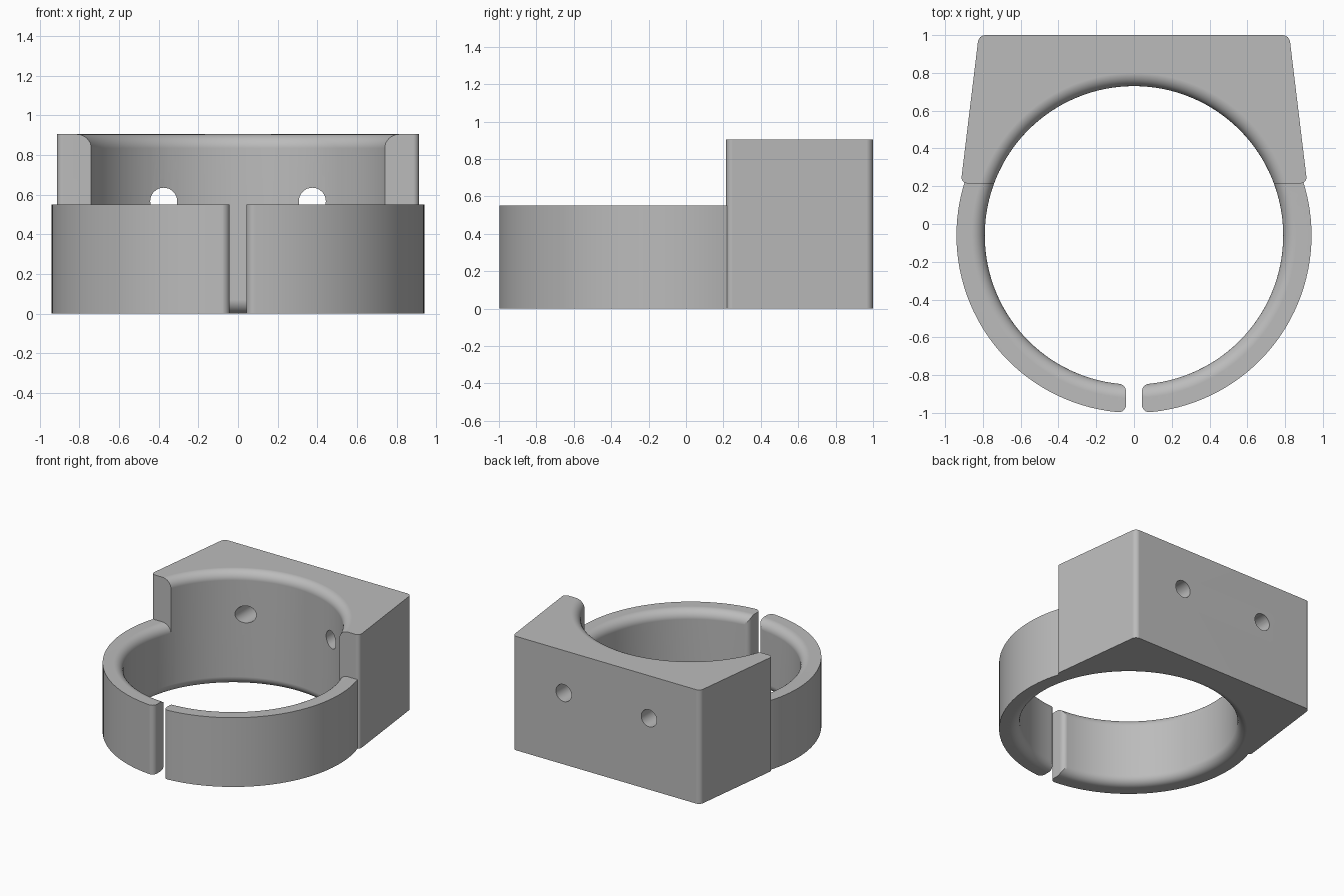
import bpy, bmesh
from math import pi, cos, sin

cube = bpy.data.objects.get("Cube")
if cube:
    bpy.data.objects.remove(cube)

CENTRE_Y = -0.06
OUTER, BORE, FILLET = 0.94, 0.79, 0.07
RING_H, BLOCK_H = 0.55, 0.905
BLOCK_FRONT = 0.215

grey = bpy.data.materials.new("plain grey")
grey.use_nodes = True
colour = (0.5, 0.5, 0.5, 1)
grey.diffuse_color = colour
grey.node_tree.nodes["Principled BSDF"].inputs["Base Color"].default_value = colour


def make_object(name, bm):
    bmesh.ops.recalc_face_normals(bm, faces=bm.faces)
    mesh = bpy.data.meshes.new(name)
    bm.to_mesh(mesh)
    bm.free()
    mesh.materials.append(grey)
    obj = bpy.data.objects.new(name, mesh)
    bpy.context.collection.objects.link(obj)
    return obj


def prism(name, outline, z0, z1, round_edges=0):
    """Extrude a plan outline, optionally rounding its upright edges."""
    bm = bmesh.new()
    face = bm.faces.new([bm.verts.new((x, y, z0)) for x, y in outline])
    up = bmesh.ops.extrude_face_region(bm, geom=[face])["geom"]
    top = [v for v in up if isinstance(v, bmesh.types.BMVert)]
    bmesh.ops.translate(bm, verts=top, vec=(0, 0, z1 - z0))
    if round_edges:
        upright = [e for e in bm.edges if abs(e.verts[0].co.z - e.verts[1].co.z) > 0.01]
        bmesh.ops.bevel(bm, geom=upright, offset=round_edges, segments=6,
                        profile=0.5, affect='EDGES')
    return make_object(name, bm)


def lathe(name, profile, steps=128):
    """Revolve a radius/height profile about the bore axis."""
    bm = bmesh.new()
    verts = [bm.verts.new((r, CENTRE_Y, z)) for r, z in profile]
    edges = [bm.edges.new(pair) for pair in zip(verts, verts[1:])]
    bmesh.ops.spin(bm, geom=verts + edges, cent=(0, CENTRE_Y, 0), axis=(0, 0, 1),
                   angle=2 * pi, steps=steps)
    bmesh.ops.remove_doubles(bm, verts=bm.verts, dist=1e-5)
    return make_object(name, bm)


def bore_cutter(height):
    """Bore that flares into a rounded lip at both ends."""
    arc = [(BORE + FILLET * (1 - sin(a)), FILLET * (1 - cos(a)))
           for a in (i * pi / 16 for i in range(9))]
    mid, top = BORE + FILLET, height + 0.05
    return lathe("bore_cutter", [(0, -0.05), (mid, -0.05)] + arc
                 + [(r, height - z) for r, z in reversed(arc)] + [(mid, top), (0, top)])


def cut(obj, cutters):
    for cutter in cutters:
        mod = obj.modifiers.new("cut", 'BOOLEAN')
        mod.operation, mod.solver, mod.object = 'DIFFERENCE', 'EXACT', cutter
    graph = bpy.context.evaluated_depsgraph_get()
    mesh = bpy.data.meshes.new_from_object(obj.evaluated_get(graph))
    obj.modifiers.clear()
    obj.data = mesh
    for cutter in cutters:
        bpy.data.objects.remove(cutter)


def finish(obj):
    bpy.ops.object.select_all(action='DESELECT')
    obj.select_set(True)
    bpy.context.view_layer.objects.active = obj
    bpy.ops.object.shade_smooth_by_angle(angle=pi / 6)
    mod = obj.modifiers.new("flat_caps", 'WEIGHTED_NORMAL')
    mod.keep_sharp = True


# Split clamp ring: rounded ends at the gap, trimmed just inside the block
ring = lathe("clamp_ring", [(0, 0), (OUTER, 0), (OUTER, RING_H), (0, RING_H)])
R, GAP = 0.04, 0.042
quarter = [i * pi / 12 for i in range(7)]
half = [(GAP + R, -0.7)]
half += [(GAP + R - R * cos(a), -0.886 + R * sin(a)) for a in reversed(quarter)]
half += [(GAP + R - R * cos(a), -0.957 - R * sin(a)) for a in quarter]
half += [(GAP + R, -1.1)]
gap = prism("gap_cutter", half + [(-x, y) for x, y in reversed(half)], -0.1, 0.7)
back = BLOCK_FRONT + 0.035
trim = prism("trim_cutter", [(-1, back), (1, back), (1, 1), (-1, 1)], -0.1, 0.7)
cut(ring, [bore_cutter(RING_H), gap, trim])
finish(ring)

# Tapered mounting block with a pair of straight screw holes
block = prism("mounting_block",
              [(-0.917, BLOCK_FRONT), (0.917, BLOCK_FRONT), (0.822, 1), (-0.822, 1)],
              0, BLOCK_H, round_edges=0.035)
holes = []
for side in (-1, 1):
    outline = [(side * 0.375 + 0.068 * cos(i * pi / 16), 0.068 * sin(i * pi / 16))
               for i in range(32)]
    hole = prism("hole_cutter", outline, -1.2, 0)
    hole.rotation_euler.x = pi / 2
    hole.location.z = 0.567
    holes.append(hole)
cut(block, [bore_cutter(BLOCK_H)] + holes)
finish(block)
